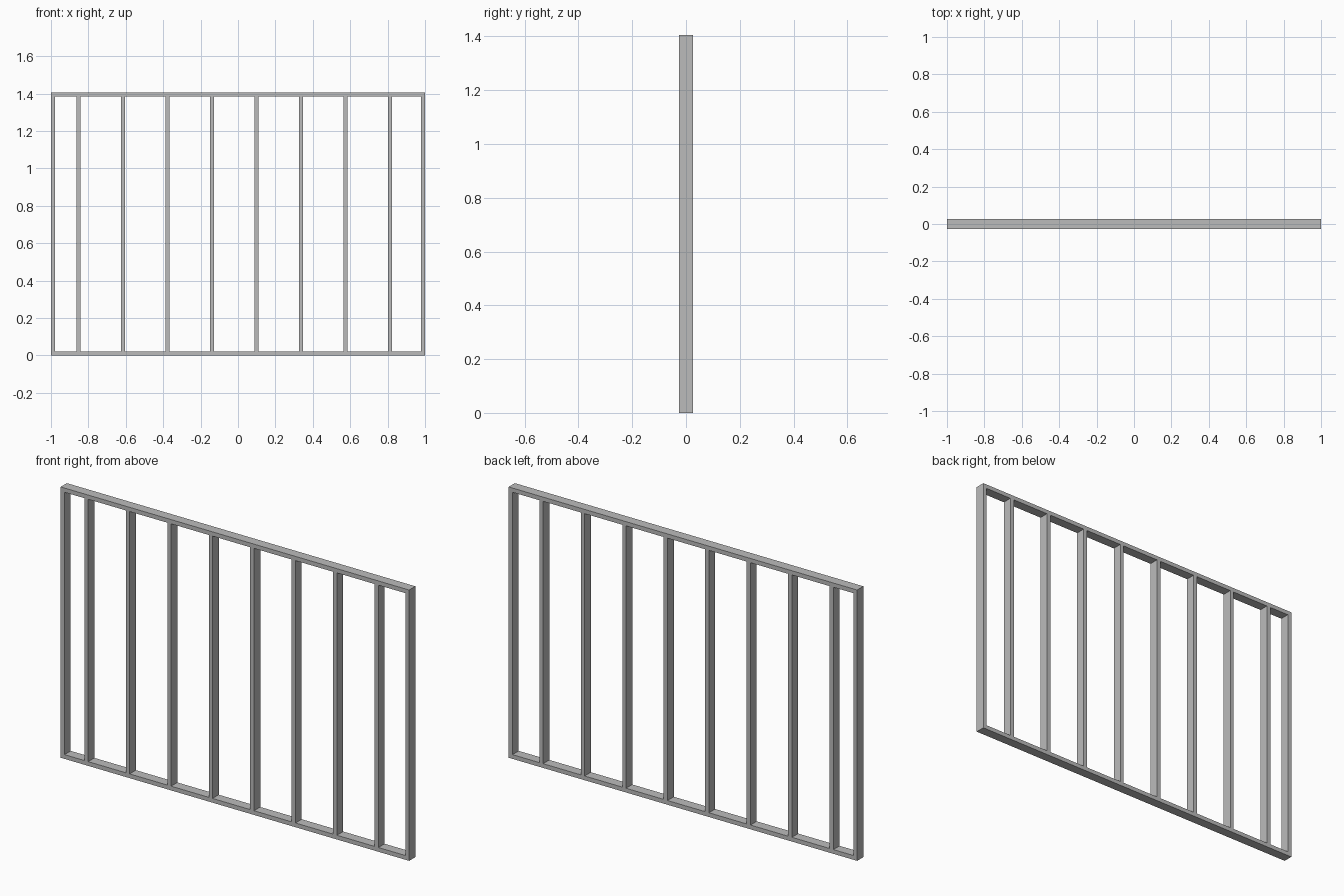
import bpy

cube = bpy.data.objects.get("Cube")
if cube:
    bpy.data.objects.remove(cube, do_unlink=True)

LENGTH, HEIGHT, DEPTH, THICK = 2.0, 1.405, 0.051, 0.022
STUD_COUNT, FIRST_STUD, SPACING = 8, -0.853, 0.238

grey = bpy.data.materials.new("light_grey")
grey.use_nodes = True
colour = (0.5, 0.5, 0.5, 1)
grey.diffuse_color = colour
grey.node_tree.nodes["Principled BSDF"].inputs["Base Color"].default_value = colour


def beam(name, x, z, width, height):
    """Rectangular timber centred on the wall plane."""
    bpy.ops.mesh.primitive_cube_add(size=1, location=(x, 0, z))
    obj = bpy.context.object
    obj.name = name
    obj.scale = (width, DEPTH, height)
    bpy.ops.object.transform_apply(location=False, rotation=False, scale=True)
    obj.data.materials.append(grey)


# Horizontal plates run the full length
beam("bottom_plate", 0, THICK / 2, LENGTH, THICK)
beam("top_plate", 0, HEIGHT - THICK / 2, LENGTH, THICK)

# Uprights stand between the plates
stud_height = HEIGHT - 2 * THICK
for side, sign in (("right", -1), ("left", 1)):
    beam(f"{side}_end_stud", sign * (LENGTH - THICK) / 2, HEIGHT / 2, THICK, stud_height)
for i in range(STUD_COUNT):
    beam(f"stud_{i + 1}", FIRST_STUD + i * SPACING, HEIGHT / 2, THICK, stud_height)
